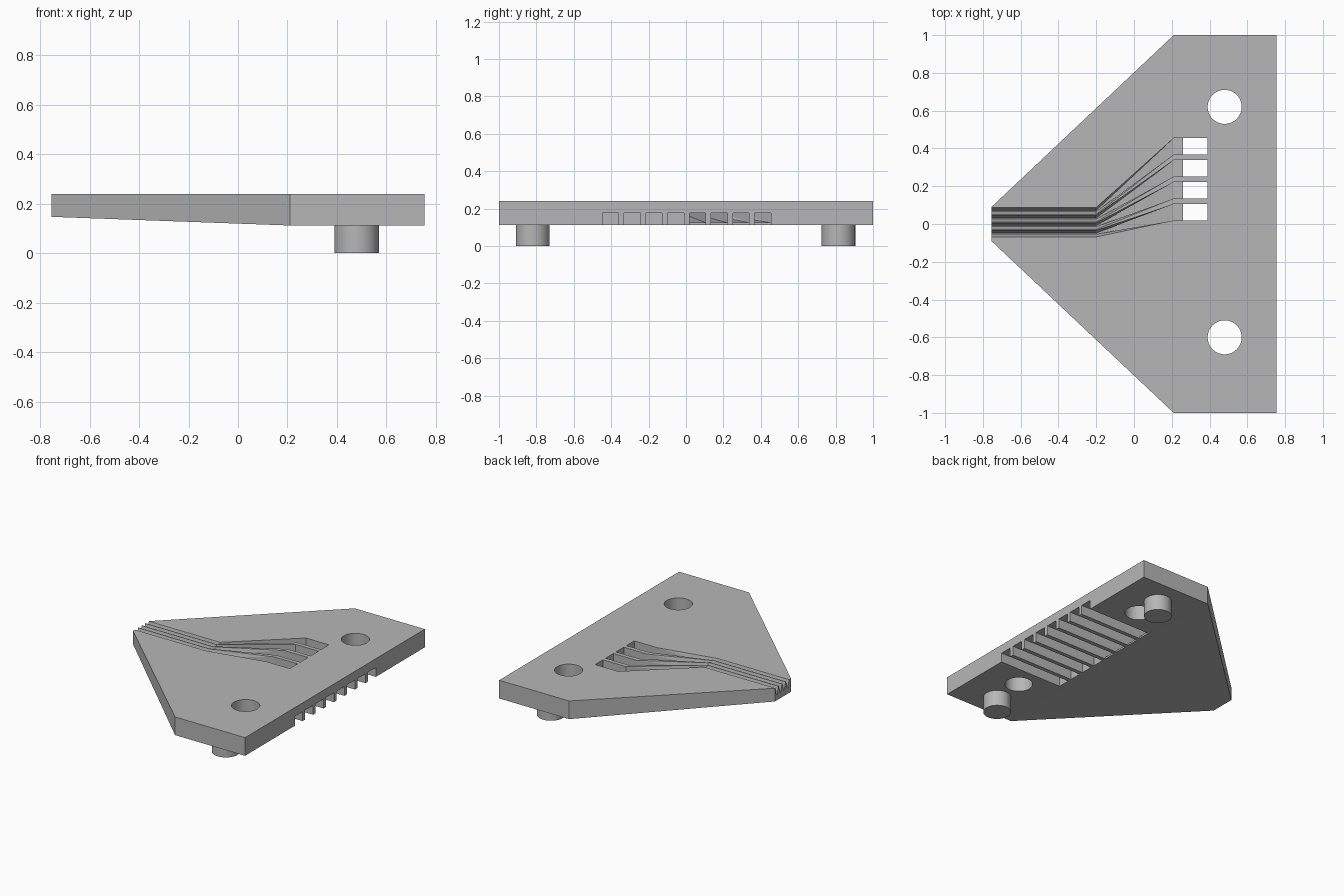
import bpy
import bmesh
import math

cube = bpy.data.objects.get("Cube")
if cube:
    bpy.data.objects.remove(cube, do_unlink=True)

grey = bpy.data.materials.new("plain_grey")
grey.use_nodes = True
GREY = (0.47, 0.47, 0.47, 1)
grey.diffuse_color = GREY
grey.node_tree.nodes["Principled BSDF"].inputs["Base Color"].default_value = GREY

BOTTOM, TOP = 0.112, 0.24
END_X, SHOULDER_X, TIP_X = 0.755, 0.21, -0.755


def make_object(name, bm):
    bmesh.ops.recalc_face_normals(bm, faces=bm.faces)
    mesh = bpy.data.meshes.new(name)
    bm.to_mesh(mesh)
    bm.free()
    mesh.materials.append(grey)
    obj = bpy.data.objects.new(name, mesh)
    bpy.context.collection.objects.link(obj)
    return obj


def loft(name, sections):
    """Skin a row of matching closed cross-sections."""
    bm = bmesh.new()
    rings = [[bm.verts.new(p) for p in s] for s in sections]
    n = len(rings[0])
    for a, b in zip(rings, rings[1:]):
        for i in range(n):
            j = (i + 1) % n
            bm.faces.new((a[i], a[j], b[j], b[i]))
    bm.faces.new(rings[0])
    bm.faces.new(rings[-1])
    bmesh.ops.triangulate(bm, faces=bm.faces[:])
    return make_object(name, bm)


def section(x, y, half_top, half_floor, floor, top):
    return [(x, y - half_top, top), (x, y + half_top, top),
            (x, y + half_floor, floor), (x, y - half_floor, floor)]


def cylinder(name, x, y, z0, z1, radius=0.09):
    bm = bmesh.new()
    bmesh.ops.create_cone(bm, cap_ends=True, segments=64, radius1=radius,
                          radius2=radius, depth=z1 - z0)
    bmesh.ops.translate(bm, verts=bm.verts, vec=(x, y, (z0 + z1) / 2))
    return make_object(name, bm)


def cut(target, cutter):
    cutter.hide_render = True
    mod = target.modifiers.new("cut", 'BOOLEAN')
    mod.operation = 'DIFFERENCE'
    mod.solver = 'EXACT'
    mod.object = cutter
    bpy.context.view_layer.objects.active = target
    bpy.ops.object.modifier_apply(modifier=mod.name)
    bpy.data.objects.remove(cutter, do_unlink=True)


# Tapered plate, thinner toward the tip
plate = loft("plate", [
    section(TIP_X, 0, 0.09, 0.09, 0.147, TOP),
    section(SHOULDER_X, 0, 1, 1, BOTTOM, TOP),
    section(END_X, 0, 1, 1, BOTTOM, TOP)])

# Two round through holes
for y in (0.62, -0.6):
    cut(plate, cylinder("hole_cutter", 0.48, y, 0, 0.4))

# Eight channels under the wide edge
SLOT_HALF, PITCH = 0.0435, 0.1163
slot_centres = [0.062 + PITCH * (i - 4) for i in range(8)]
for y in slot_centres:
    cut(plate, loft("slot_cutter", [
        section(x, y, SLOT_HALF, SLOT_HALF, 0.05, 0.178) for x in (0.26, 0.9)]))

# Four grooves: narrow V at the tip, fanning out into square pockets
for i, y in enumerate(slot_centres[4:]):
    tip_y = -0.051 + 0.04 * i
    cut(plate, loft("groove_cutter", [
        section(-0.8, tip_y, 0.018, 0.003, 0.185, TOP + 0.002),
        section(-0.2, tip_y, 0.018, 0.003, 0.185, TOP + 0.002),
        section(SHOULDER_X, y, SLOT_HALF, SLOT_HALF, 0.125, TOP + 0.002),
        section(0.39, y, SLOT_HALF, SLOT_HALF, 0.125, TOP + 0.002)]))

# Locating pegs underneath
for side, y in (("left", 0.815), ("right", -0.82)):
    peg = cylinder("peg_" + side, 0.48, y, 0, BOTTOM + 0.01)
    bpy.ops.object.select_all(action='DESELECT')
    peg.select_set(True)
    bpy.context.view_layer.objects.active = peg
    bpy.ops.object.shade_smooth_by_angle(angle=math.radians(30))
